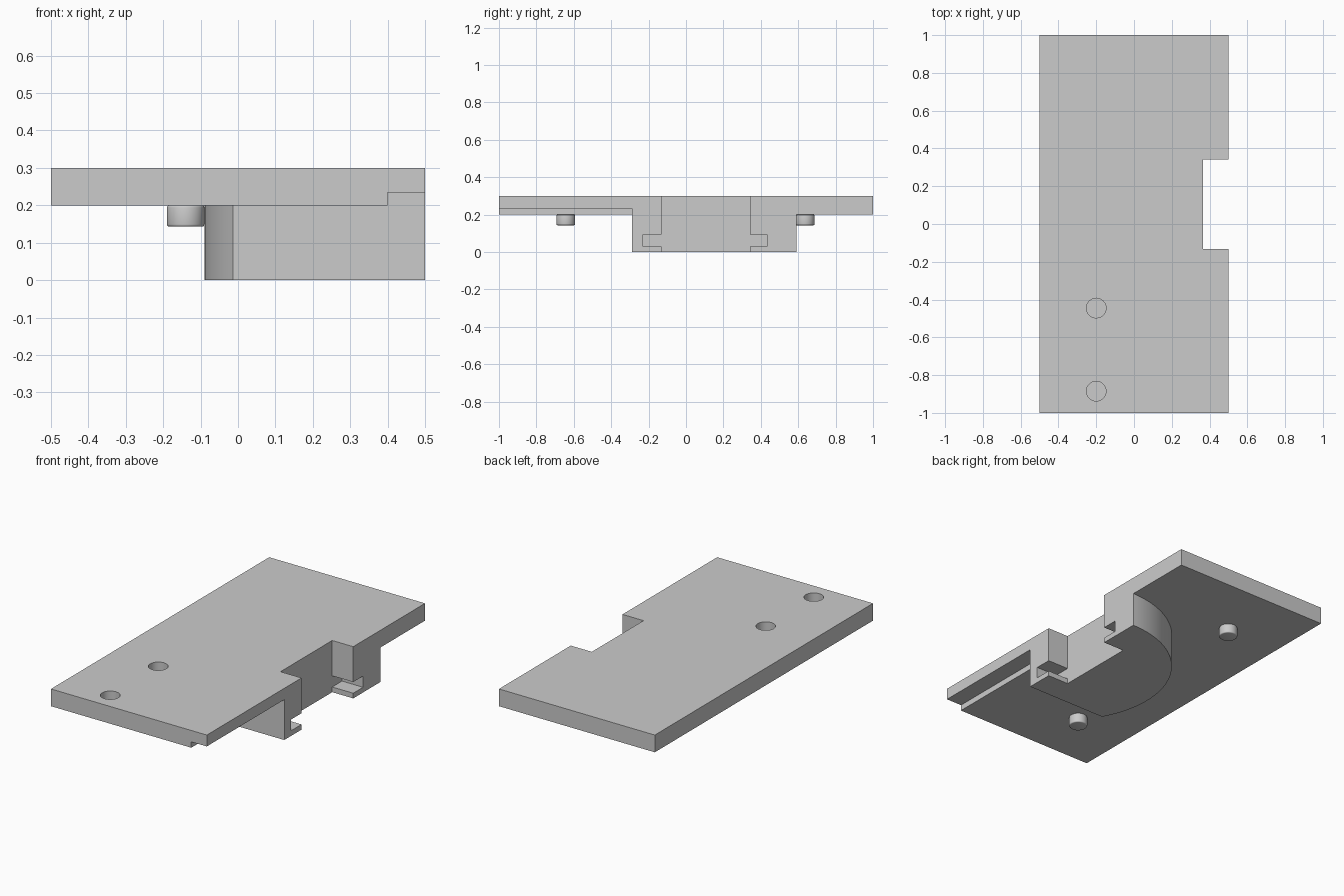
import bpy, bmesh, math

cube = bpy.data.objects.get("Cube")
if cube:
    bpy.data.objects.remove(cube, do_unlink=True)

grey = bpy.data.materials.new("light grey")
grey.use_nodes = True
GREY = (0.6, 0.6, 0.6, 1)
grey.diffuse_color = GREY
grey.node_tree.nodes["Principled BSDF"].inputs["Base Color"].default_value = GREY


def prism(name, outline, z0, z1):
    """Extrude a flat outline from z0 up to z1."""
    bm = bmesh.new()
    face = bm.faces.new([bm.verts.new((x, y, z0)) for x, y in outline])
    top = bmesh.ops.extrude_face_region(bm, geom=[face])["geom"]
    for v in top:
        if isinstance(v, bmesh.types.BMVert):
            v.co.z = z1
    bmesh.ops.recalc_face_normals(bm, faces=bm.faces)
    mesh = bpy.data.meshes.new(name)
    bm.to_mesh(mesh)
    bm.free()
    mesh.materials.append(grey)
    obj = bpy.data.objects.new(name, mesh)
    bpy.context.collection.objects.link(obj)
    return obj


def box(name, x0, x1, y0, y1, z0, z1):
    return prism(name, [(x0, y0), (x1, y0), (x1, y1), (x0, y1)], z0, z1)


def disc(name, x, y, r, z0, z1, sides=48):
    angles = [2 * math.pi * i / sides for i in range(sides)]
    return prism(name, [(x + r * math.cos(a), y + r * math.sin(a)) for a in angles], z0, z1)


def activate(obj):
    bpy.ops.object.select_all(action='DESELECT')
    obj.select_set(True)
    bpy.context.view_layer.objects.active = obj


def combine(target, tool, operation):
    """Apply a boolean and discard the tool object."""
    mod = target.modifiers.new(operation, 'BOOLEAN')
    mod.operation = operation
    mod.solver = 'EXACT'
    mod.object = tool
    activate(target)
    bpy.ops.object.modifier_apply(modifier=mod.name)
    bpy.data.objects.remove(tool, do_unlink=True)


EDGE = 0.5
RADIUS = 0.59
FRONT = -0.29

# Flat plate
body = box("mounting_plate", -EDGE, EDGE, -1, 1, 0.2, 0.3)

# Quarter-round block beneath the plate, cut straight at the front
end = math.pi - math.asin(FRONT / RADIUS)
start = math.pi / 2
steps = 48
arc = [start + (end - start) * i / steps for i in range(steps + 1)]
outline = [(EDGE + RADIUS * math.cos(a), RADIUS * math.sin(a)) for a in arc]
outline.append((EDGE, FRONT))
combine(body, prism("block", outline, 0, 0.25), 'UNION')

# Side notch, undercut slot and edge rebate
combine(body, box("notch", 0.365, 0.6, -0.132, 0.342, -0.1, 0.4), 'DIFFERENCE')
combine(body, box("slot", 0.365, 0.6, -0.23, 0.432, 0.03, 0.095), 'DIFFERENCE')
combine(body, box("rebate", 0.4, 0.6, -1.1, FRONT, 0.1, 0.234), 'DIFFERENCE')

# Blind round sockets in the top
for y in (-0.445, -0.885):
    combine(body, disc("socket", -0.2, y, 0.052, 0.235, 0.4), 'DIFFERENCE')

# Merge coplanar faces left by the joins
bm = bmesh.new()
bm.from_mesh(body.data)
bmesh.ops.remove_doubles(bm, verts=bm.verts, dist=0.0002)
bmesh.ops.dissolve_limit(bm, angle_limit=0.01, verts=bm.verts, edges=bm.edges)
bm.to_mesh(body.data)
bm.free()
activate(body)
bpy.ops.object.shade_smooth_by_angle(angle=math.radians(30))

# Round locating pegs with softened lower rims
for name, y in (("front_peg", -0.643), ("back_peg", 0.637)):
    peg = disc(name, -0.14, y, 0.05, 0.143, 0.2)
    bevel = peg.modifiers.new("soft_rim", 'BEVEL')
    bevel.width = 0.006
    bevel.segments = 3
    bevel.limit_method = 'ANGLE'
    bevel.angle_limit = math.radians(40)
    activate(peg)
    bpy.ops.object.modifier_apply(modifier=bevel.name)
    bpy.ops.object.shade_smooth_by_angle(angle=math.radians(40))
